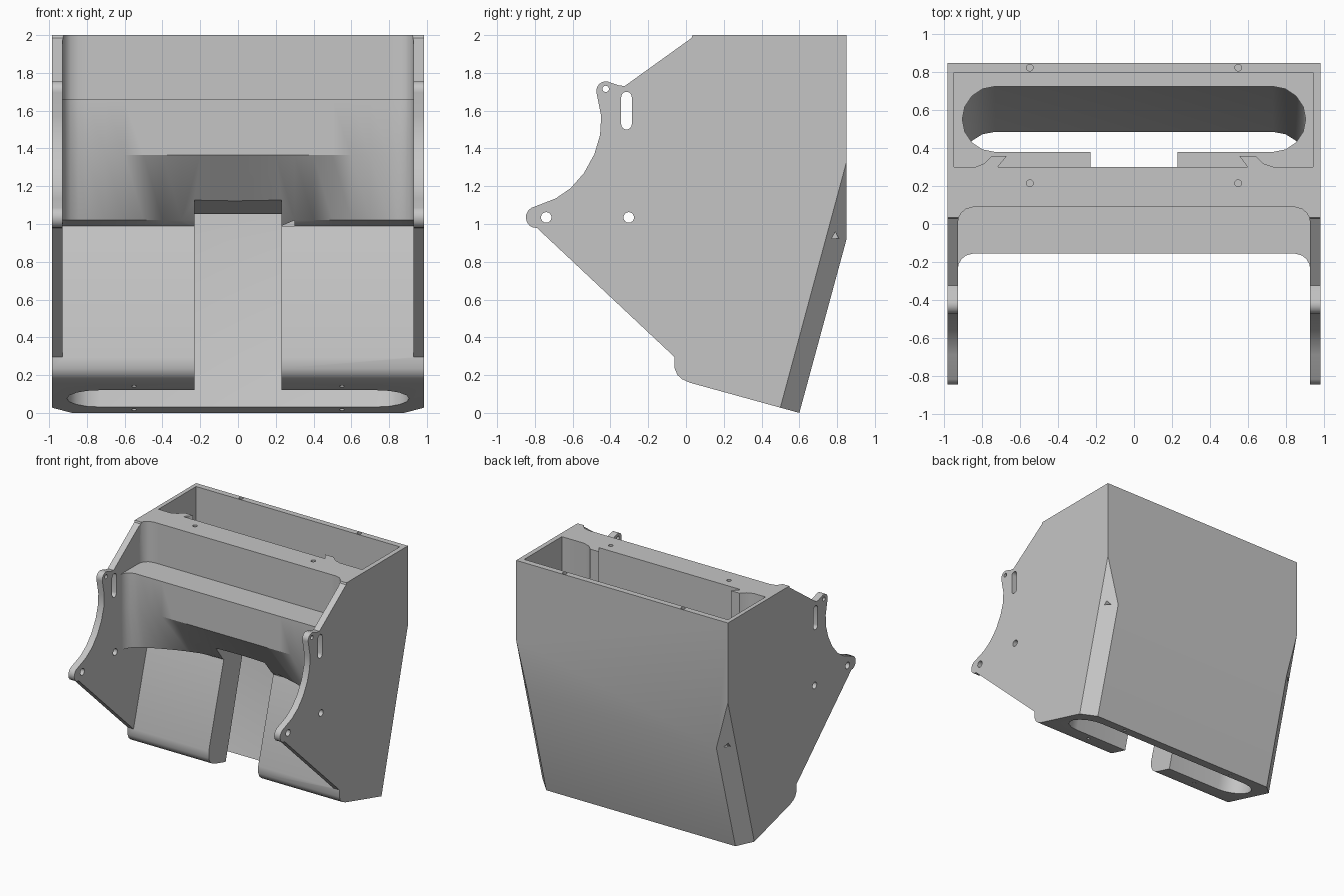
import bpy, bmesh, math
from mathutils import Vector

cube = bpy.data.objects.get("Cube")
if cube:
    bpy.data.objects.remove(cube, do_unlink=True)

grey = bpy.data.materials.new("plain_grey")
grey.use_nodes = True
grey.diffuse_color = (0.56, 0.56, 0.56, 1)
grey.node_tree.nodes["Principled BSDF"].inputs["Base Color"].default_value = (0.56, 0.56, 0.56, 1)


def loft(name, rings):
    """Closed solid through rings of 3D points."""
    bm = bmesh.new()
    rows = [[bm.verts.new(p) for p in ring] for ring in rings]
    n = len(rows[0])
    for a, b in zip(rows, rows[1:]):
        for i in range(n):
            j = (i + 1) % n
            bm.faces.new((a[i], a[j], b[j], b[i]))
    bm.faces.new(rows[0])
    bm.faces.new(rows[-1])
    bmesh.ops.recalc_face_normals(bm, faces=bm.faces)
    mesh = bpy.data.meshes.new(name)
    bm.to_mesh(mesh)
    bm.free()
    obj = bpy.data.objects.new(name, mesh)
    bpy.context.collection.objects.link(obj)
    mesh.materials.append(grey)
    return obj


def prism_x(name, outline, x0, x1):
    return loft(name, [[(x, y, z) for y, z in outline] for x in (x0, x1)])


def prism_z(name, outline, low, high):
    return loft(name, [[(x, y, z) for x, y in outline] for z in (low, high)])


def arc(cu, cv, r, start, end, steps=8):
    angles = [math.radians(start + (end - start) * i / steps) for i in range(steps + 1)]
    return [(cu + r * math.cos(a), cv + r * math.sin(a)) for a in angles]


def stadium(cu, cv, reach, r, steps=8):
    return arc(cu + reach, cv, r, -90, 90, steps) + arc(cu - reach, cv, r, 90, 270, steps)


def circle(cu, cv, r):
    return arc(cu, cv, r, 0, 337.5, 15)


def cut(target, cutter):
    cutter.hide_render = True
    mod = target.modifiers.new("cut", "BOOLEAN")
    mod.operation = "DIFFERENCE"
    mod.solver = "EXACT"
    mod.object = cutter
    bpy.context.view_layer.objects.active = target
    bpy.ops.object.modifier_apply(modifier=mod.name)
    bpy.data.objects.remove(cutter, do_unlink=True)


# Full-width body from the side outline, with ears and a scooped front edge
outline = [(0.85, 2), (0.85, 0.92), (0.6, 0), (0.02, 0.16), (-0.02, 0.178),
           (-0.045, 0.2), (-0.06, 0.235), (-0.06, 0.295), (-0.79, 0.98)]
outline += arc(-0.79, 1.035, 0.058, 250, 120, 6)
outline += [(-0.69, 1.135), (-0.61, 1.19), (-0.54, 1.27), (-0.485, 1.37),
            (-0.455, 1.47), (-0.449, 1.57)]
outline += arc(-0.425, 1.705, 0.05, 190, 75, 6)
outline += [(-0.36, 1.735), (-0.325, 1.73), (0.03, 1.985), (0.035, 2)]
body = prism_x("housing", outline, -0.985, 0.985)

# Slanted chamfers on the lower rear corners
bm = bmesh.new()
bm.from_mesh(body.data)
for s in (1, -1):
    a, b, c = (Vector(p) for p in ((s * 0.985, 0.85, 1.33), (s * 0.985, 0.5, 0.03), (s * 0.88, 0.6, 0)))
    normal = (b - a).cross(c - a)
    if normal.x * s < 0:
        normal = -normal
    bmesh.ops.bisect_plane(bm, geom=bm.verts[:] + bm.edges[:] + bm.faces[:],
                           plane_co=a, plane_no=normal, clear_outer=True)
    bmesh.ops.holes_fill(bm, edges=[e for e in bm.edges if e.is_boundary], sides=0)
bmesh.ops.recalc_face_normals(bm, faces=bm.faces)
bm.to_mesh(body.data)
bm.free()

# Front cavity: upper wall, level shelf, lower wall, hollow overhang, chute front
inner, fillet = 0.93, 0.085
stations = [inner - fillet + fillet * math.sin(math.radians(t)) for t in (90, 70, 50, 30, 0)]
stations += [i / 10 for i in range(8, 0, -1)]
stations = [-x for x in stations] + [0] + stations[::-1]
rings = []
for x in stations:
    d = max(0, abs(x) - inner + fillet)
    f = fillet - math.sqrt(max(0, fillet ** 2 - d ** 2))
    hollow = 0.13 - 0.28 * (x / inner) ** 2
    section = [(-1.2, 2.1), (0.09 - f, 2.1), (0.09 - f, 1.66), (-0.155 - f, 1.66),
               (-0.155 - f, 1.365 + 0.4 * f), (hollow - f, 1.02),
               (0.14, 0.99), (-0.06, 0.295), (-1.2, 0.295)]
    rings.append([(x, y, z) for y, z in section])
cut(body, loft("front_cavity", rings))

# Open box at the top, with two hooks on its front wall
floor = 1.4
box = [(-0.95, 0.3), (-0.84, 0.3), (-0.79, 0.32), (-0.75, 0.36), (-0.67, 0.36), (-0.72, 0.3),
       (0.6, 0.3), (0.555, 0.36), (0.64, 0.36), (0.68, 0.32), (0.74, 0.3),
       (0.945, 0.3), (0.945, 0.8), (-0.95, 0.8)]
cut(body, prism_z("top_box", box, floor, 2.1))

# Bent chute through the body
levels = ((0.553, floor + 0.1), (0.553, 0.91), (0.25, -0.2))
cut(body, loft("chute", [[(x, y, z) for x, y in stadium(0, cy, 0.733, 0.173)] for cy, z in levels]))

# Central notch in the front wall
cut(body, prism_x("notch", [(-0.3, 1.216), (0.5, 1), (0.24, -0.1), (-0.4, -0.1)], -0.23, 0.23))
cut(body, prism_z("notch_shaft", [(-0.23, 0.3), (0.23, 0.3), (0.23, 0.5), (-0.23, 0.5)],
                  0.95, floor + 0.05))

# Holes and slots through the side plates
for s in (-1, 1):
    sides = (s * 0.9, s * 1.1)
    slot = [(-0.315 + v, 1.6 + u) for u, v in stadium(0, 0, 0.072, 0.028)]
    dimple = arc(0.79, 0.935, 0.022, 90, 330, 2)
    for name, shape in (("ear_hole", circle(-0.74, 1.035, 0.028)),
                        ("small_hole", circle(-0.425, 1.715, 0.017)),
                        ("pivot_hole", circle(-0.303, 1.035, 0.028)),
                        ("plate_slot", slot), ("chamfer_dimple", dimple)):
        cut(body, prism_x(name, shape, *sides))
    # Screw holes in the rim and the underside
    for y in (0.825, 0.215):
        cut(body, prism_z("rim_hole", circle(s * 0.55, y, 0.018), 1.9, 2.1))
    for y, top in ((0.54, 0.06), (0.09, 0.18)):
        cut(body, prism_z("base_hole", circle(s * 0.55, y, 0.014), -0.1, top))

# Smooth shading on the curved parts only
bpy.ops.object.select_all(action="DESELECT")
body.select_set(True)
bpy.context.view_layer.objects.active = body
bpy.ops.object.shade_smooth_by_angle(angle=math.radians(28))
